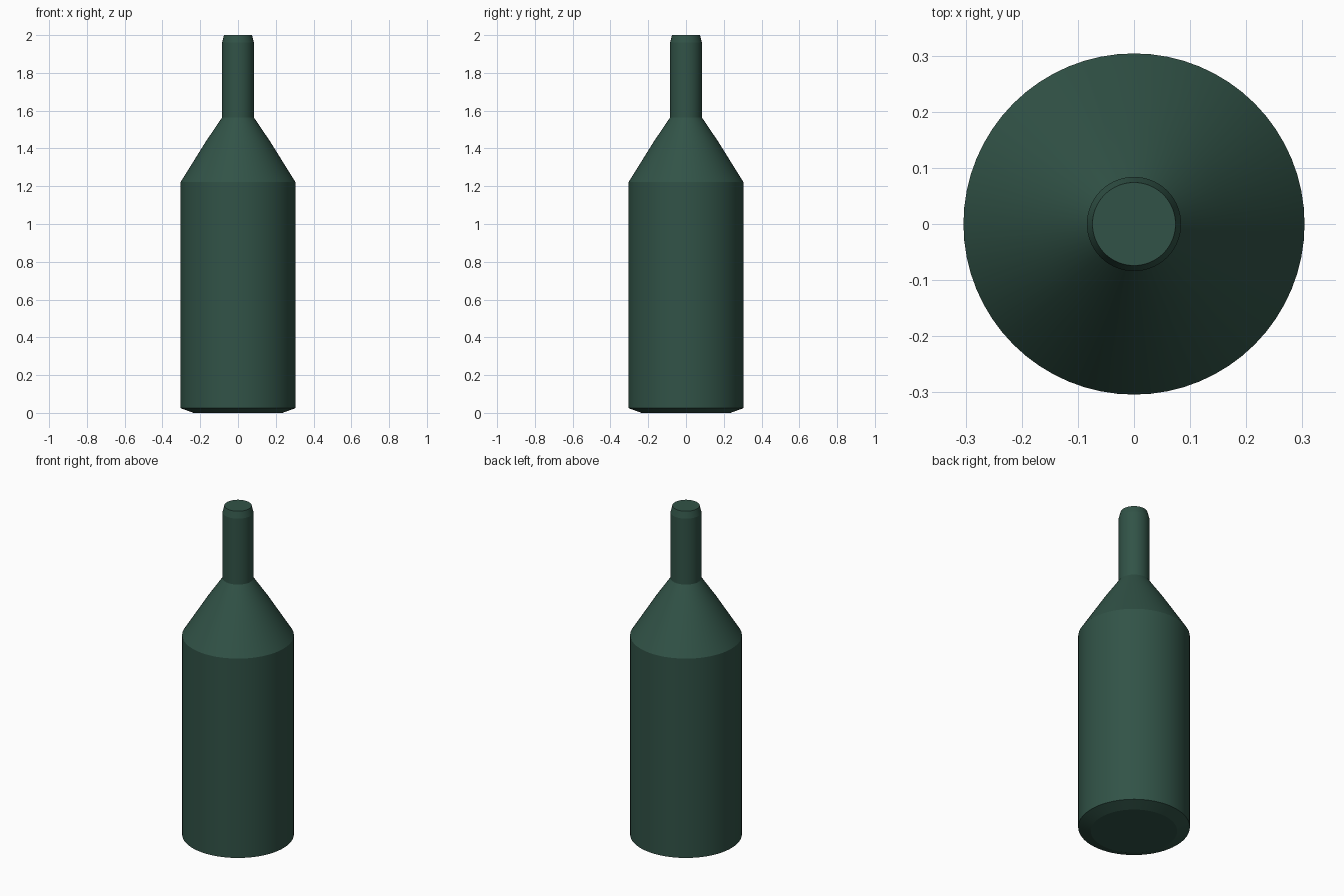
import bpy, bmesh, math

if "Cube" in bpy.data.objects:
    bpy.data.objects.remove(bpy.data.objects["Cube"])

# Dark green glass
glass = bpy.data.materials.new("dark green")
glass.diffuse_color = (0.031, 0.086, 0.063, 1)
glass.use_nodes = True
glass.node_tree.nodes["Principled BSDF"].inputs["Base Color"].default_value = glass.diffuse_color

# Half profile of the bottle: (radius, height)
profile = [
    (0.235, 0.0), (0.304, 0.025),     # bevelled foot
    (0.304, 1.222),                   # straight body
    (0.168, 1.44), (0.084, 1.564),    # shoulder
    (0.084, 1.96), (0.074, 2.0),      # neck and lip
]
SIDES = 64

# Revolve the profile and cap both ends
bm = bmesh.new()
rings = []
for r, z in profile:
    rings.append([bm.verts.new((r * math.cos(2 * math.pi * i / SIDES),
                                r * math.sin(2 * math.pi * i / SIDES), z))
                  for i in range(SIDES)])
for low, high in zip(rings, rings[1:]):
    for i in range(SIDES):
        j = (i + 1) % SIDES
        bm.faces.new((low[i], low[j], high[j], high[i]))
bm.faces.new(rings[0][::-1])
bm.faces.new(rings[-1])
bm.normal_update()

mesh = bpy.data.meshes.new("bottle")
bm.to_mesh(mesh)
bm.free()
mesh.materials.append(glass)
bottle = bpy.data.objects.new("bottle", mesh)
bpy.context.collection.objects.link(bottle)

# Smooth round walls, crisp foot, shoulder and lip edges
bpy.context.view_layer.objects.active = bottle
bottle.select_set(True)
bpy.ops.object.shade_smooth_by_angle(angle=math.radians(12))
